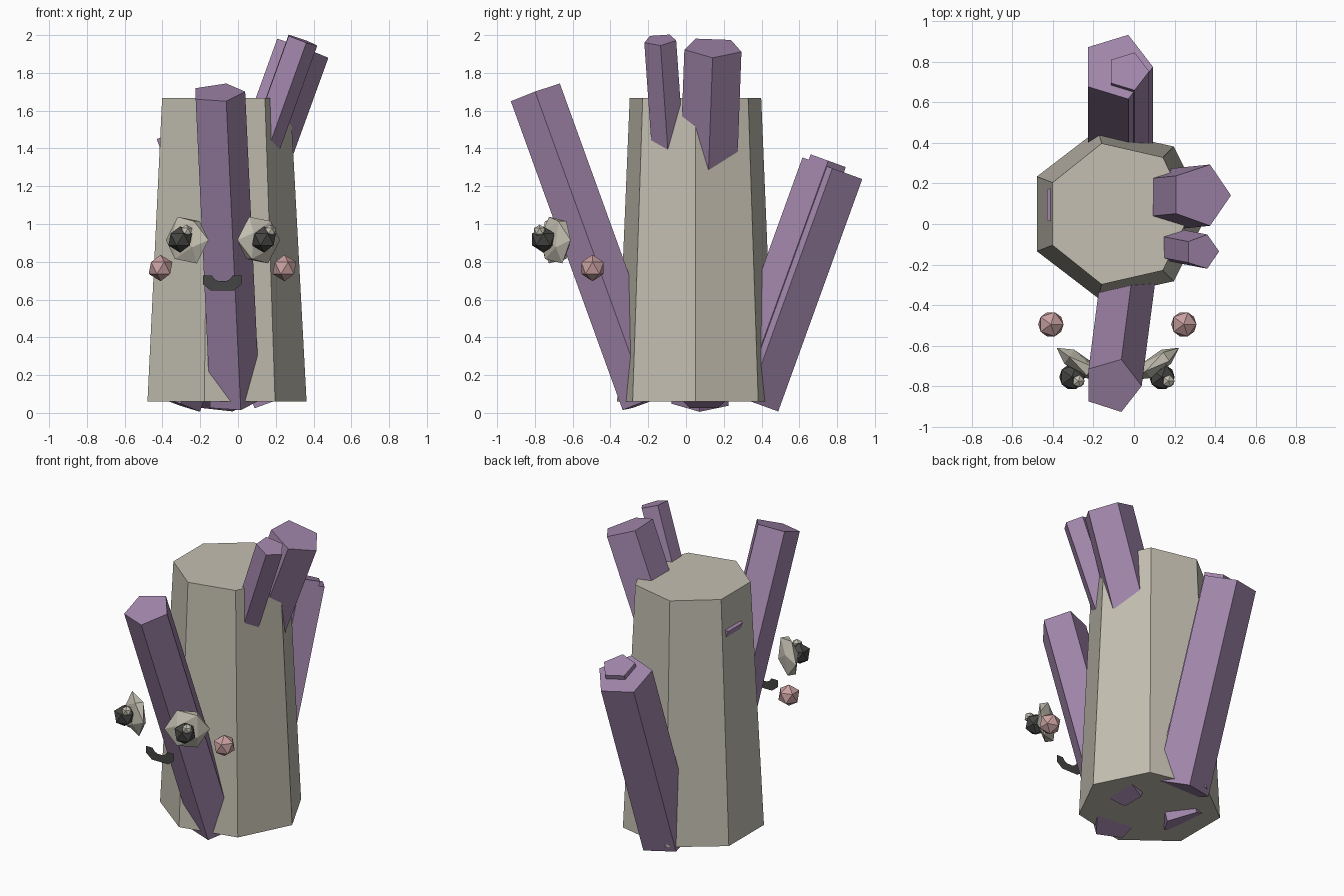
import bpy
from math import radians
from mathutils import Matrix, Vector

old = bpy.data.objects.get("Cube")
if old:
    bpy.data.objects.remove(old, do_unlink=True)


def material(name, r, g, b):
    m = bpy.data.materials.new(name)
    m.use_nodes = True
    m.diffuse_color = (r, g, b, 1)
    m.node_tree.nodes["Principled BSDF"].inputs["Base Color"].default_value = (r, g, b, 1)
    return m


STONE = material("pale stone", 0.55, 0.52, 0.44)
CRYSTAL = material("purple crystal", 0.36, 0.24, 0.41)
DARK = material("charcoal", 0.06, 0.06, 0.058)
PINK = material("blush pink", 0.58, 0.35, 0.35)


def finish(name, mat, matrix):
    """Name the active object, bake its placement and colour it."""
    ob = bpy.context.object
    ob.name = ob.data.name = name
    ob.matrix_world = Matrix()
    ob.data.transform(matrix)
    ob.data.materials.clear()
    ob.data.materials.append(mat)
    return ob


def crystal(name, radius, base, tip):
    """Five-sided prism from base to tip, one corner turned to +x."""
    base, tip = Vector(base), Vector(tip)
    axis = (tip - base).normalized()
    corner = (Vector((1, 0, 0)) - axis * axis.x).normalized()
    side = corner.cross(axis)
    turn = Matrix((side, corner, axis)).transposed().to_4x4()
    bpy.ops.mesh.primitive_cylinder_add(vertices=5, radius=radius, depth=(tip - base).length)
    finish(name, CRYSTAL, Matrix.Translation((base + tip) / 2) @ turn)


def gem(name, mat, radius, place, shape=Matrix()):
    """Twenty-sided ball."""
    bpy.ops.mesh.primitive_ico_sphere_add(subdivisions=1, radius=radius)
    finish(name, mat, Matrix.Translation(place) @ shape)


# Tapered seven-sided body
MID = -0.08
bpy.ops.mesh.primitive_cone_add(vertices=7, radius1=0.443, radius2=0.357, depth=1.607)
body = finish("body", STONE, Matrix.Rotation(radians(-90), 4, "Z"))
for v in body.data.vertices:
    if v.co.z < 0:
        v.co.y *= 0.96
body.data.transform(Matrix.Translation((MID, 0.05, 0.864)))

# Leaning crystals running through the body
crystal("front_crystal", 0.145, (-0.03, -0.205, 0.06), (-0.107, -0.797, 1.695))
crystal("back_crystal", 0.177, (-0.083, 0.33, 0.065), (-0.083, 0.775, 1.295))
crystal("back_inner_crystal", 0.104, (-0.029, 0.39, 0.335), (-0.029, 0.753, 1.335))
crystal("left_crystal", 0.159, (-0.351, 0.074, 0.06), (0.329, 0.143, 1.934))
crystal("left_small_crystal", 0.089, (-0.06, -0.06, 0.875), (0.336, -0.137, 1.975))
crystal("right_crystal", 0.128, (0.185, 0.095, 0.06), (-0.333, 0.095, 1.485))

# Face: flattened eyes, pupils, glints and cheeks
for label, s in (("right", -1), ("left", 1)):
    lens = (Matrix.Rotation(radians(35 * s), 4, "Z")
            @ Matrix.Diagonal((1, 0.36, 1, 1))
            @ Matrix.Rotation(radians(90), 4, "Y"))
    gem(label + "_eye", STONE, 0.138, (MID + 0.189 * s, -0.69, 0.915), lens)
    pupil_x = MID - 0.004 + 0.222 * s
    gem(label + "_pupil", DARK, 0.07, (pupil_x, -0.755, 0.918))
    gem(label + "_glint", STONE, 0.034, (pupil_x + 0.032, -0.775, 0.963))
    gem(label + "_cheek", PINK, 0.07, (MID - 0.002 + 0.328 * s, -0.495, 0.767))

# Mouth: a paper-thin smile
outer = [(0.103, 0), (0.103, -0.045), (0.06, -0.08)]
inner = [(0.055, 0), (0.04, -0.02), (0.02, -0.03)]


def arc(half):
    return [(-x, z) for x, z in half] + list(reversed(half))


points = [(MID - 0.003 + x, -0.7, 0.727 + z) for x, z in arc(outer) + arc(inner)]
n = len(points) // 2
mesh = bpy.data.meshes.new("mouth")
mesh.from_pydata(points, [], [(i, i + 1, n + i + 1, n + i) for i in range(n - 1)])
mesh.materials.append(DARK)
bpy.context.collection.objects.link(bpy.data.objects.new("mouth", mesh))
